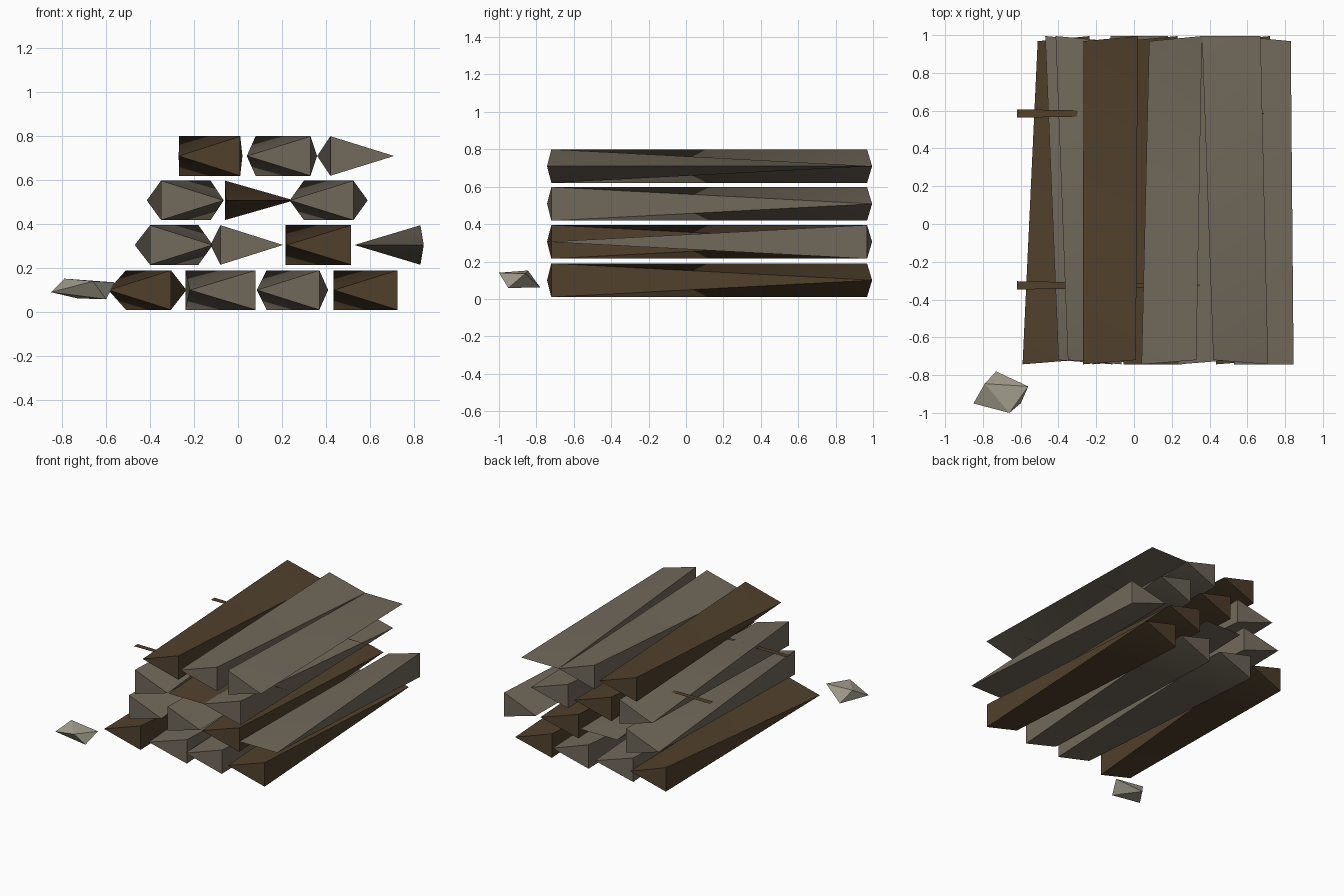
import bpy, bmesh, math

cube = bpy.data.objects.get("Cube")
if cube:
    bpy.data.objects.remove(cube)


def material(name, rgb):
    m = bpy.data.materials.new(name)
    m.use_nodes = True
    m.diffuse_color = (*rgb, 1)
    bsdf = m.node_tree.nodes["Principled BSDF"]
    bsdf.inputs["Base Color"].default_value = (*rgb, 1)
    bsdf.inputs["Roughness"].default_value = 0.9
    return m


BROWN = material("brown_wood", (0.082, 0.052, 0.025))
GREY = material("weathered_grey_wood", (0.165, 0.14, 0.104))
STONE = material("pale_stone", (0.37, 0.345, 0.27))


def make(name, points, mat, hull=True, smooth=False):
    bm = bmesh.new()
    verts = [bm.verts.new(p) for p in points]
    if hull:
        bmesh.ops.convex_hull(bm, input=verts)
    else:
        bm.faces.new(verts)
    bmesh.ops.recalc_face_normals(bm, faces=bm.faces)
    mesh = bpy.data.meshes.new(name)
    bm.to_mesh(mesh)
    bm.free()
    mesh.materials.append(mat)
    obj = bpy.data.objects.new(name, mesh)
    bpy.context.collection.objects.link(obj)
    if smooth:
        bpy.ops.object.select_all(action="DESELECT")
        obj.select_set(True)
        bpy.context.view_layer.objects.active = obj
        bpy.ops.object.shade_smooth_by_angle(angle=math.radians(40))
    return obj


def log_end(x_left, x_right, z, tall, y_edge, y_tip):
    """Corners of one log end; 'tall' lists the sides that are upright edges."""
    points = []
    for side, x in (("L", x_left), ("R", x_right)):
        if side in tall:
            points += [(x, y_edge, z + 0.09), (x, y_edge, z - 0.09)]
        else:
            points.append((x, y_tip, z))
    return points


# Upright side at the front end and at the back end of each kind of log
KINDS = {
    "twist": ("R", "L"),
    "reverse": ("L", "R"),
    "thin_back": ("L", ""),
    "thin_front": ("", "R"),
    "thin_front_left": ("", "L"),
}

# Rows from the ground up: kind, material, front left/right, back left/right
ROWS = [
    (0.1, [("twist", BROWN, -0.59, -0.305, -0.51, -0.235),
           ("twist", GREY, -0.22, 0.08, -0.24, 0.06),
           ("twist", GREY, 0.085, 0.37, 0.13, 0.41),
           ("twist", BROWN, 0.435, 0.725, 0.435, 0.72)]),
    (0.305, [("reverse", GREY, -0.40, -0.115, -0.47, -0.18),
             ("thin_back", GREY, -0.08, 0.205, -0.125, 0.18),
             ("twist", BROWN, 0.22, 0.515, 0.215, 0.51),
             ("thin_front", GREY, 0.53, 0.845, 0.55, 0.83)]),
    (0.508, [("reverse", GREY, -0.35, -0.065, -0.415, -0.125),
             ("thin_front_left", BROWN, -0.055, 0.255, -0.06, 0.23),
             ("twist", GREY, 0.235, 0.525, 0.30, 0.59)]),
    (0.71, [("twist", BROWN, -0.27, 0.01, -0.268, 0.02),
            ("twist", GREY, 0.04, 0.33, 0.08, 0.36),
            ("thin_back", GREY, 0.42, 0.71, 0.36, 0.67)]),
]

# Stacked logs
for r, (z, logs) in enumerate(ROWS):
    for i, (kind, mat, fl, fr, bl, br) in enumerate(logs):
        front, back = KINDS[kind]
        points = log_end(fl, fr, z, front, -0.72, -0.743)
        points += log_end(bl, br, z, back, 0.968, 0.995)
        make(f"log_row{r + 1}_{i + 1}", points, mat, smooth=True)

# Flat tapering slivers laid through the third row
for name, y, tip in (("front_sliver", -0.325, 0.74), ("back_sliver", 0.585, 0.77)):
    make(name, [(-0.62, y - 0.022, 0.56), (tip, y, 0.56), (-0.62, y + 0.022, 0.56)],
         BROWN, hull=False)

# Loose stone beside the stack
make("loose_stone", [(-0.85, -0.95, 0.09), (-0.79, -0.845, 0.152), (-0.73, -0.78, 0.062),
                     (-0.56, -0.86, 0.135), (-0.66, -1.0, 0.14), (-0.6, -0.95, 0.058)], STONE)
